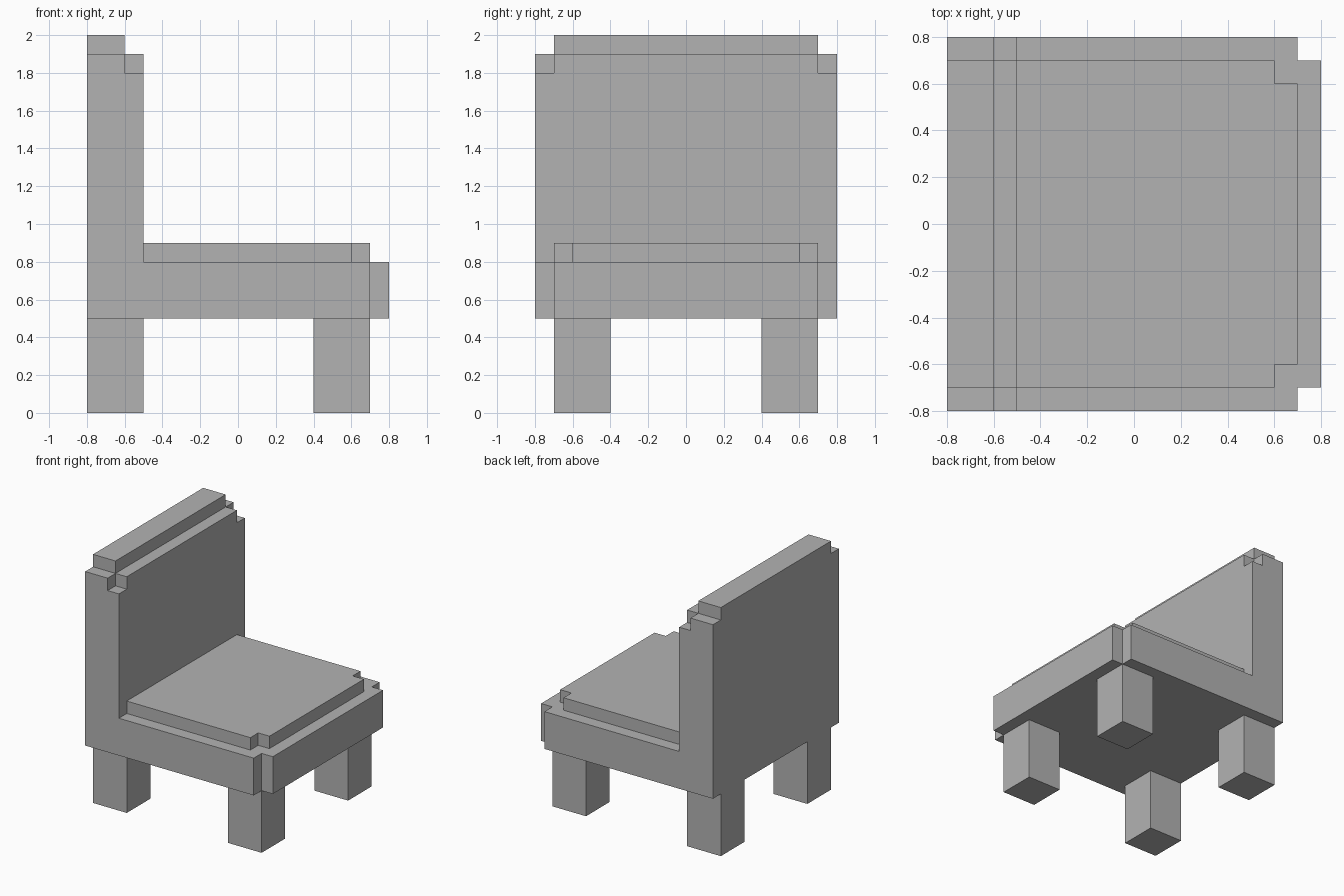
import bpy
import bmesh
from mathutils import Vector

default_cube = bpy.data.objects.get("Cube")
if default_cube:
    bpy.data.objects.remove(default_cube, do_unlink=True)

GREY = (0.45, 0.45, 0.45, 1.0)
grey = bpy.data.materials.new("plain grey")
grey.use_nodes = True
grey.diffuse_color = GREY
grey.node_tree.nodes["Principled BSDF"].inputs["Base Color"].default_value = GREY


def prism(name, outline, direction):
    """Flat-shaded solid made by sweeping a closed outline."""
    bm = bmesh.new()
    base = bm.faces.new([bm.verts.new(p) for p in outline])
    swept = bmesh.ops.extrude_face_region(bm, geom=[base], use_keep_orig=True)
    verts = [g for g in swept["geom"] if isinstance(g, bmesh.types.BMVert)]
    bmesh.ops.translate(bm, verts=verts, vec=Vector(direction))
    bmesh.ops.recalc_face_normals(bm, faces=bm.faces)
    mesh = bpy.data.meshes.new(name)
    bm.to_mesh(mesh)
    bm.free()
    mesh.materials.append(grey)
    obj = bpy.data.objects.new(name, mesh)
    bpy.context.scene.collection.objects.link(obj)
    return obj


def box(name, x, y, z):
    outline = [(x[0], y[0], z[0]), (x[1], y[0], z[0]),
               (x[1], y[1], z[0]), (x[0], y[1], z[0])]
    return prism(name, outline, (0, 0, z[1] - z[0]))


def mirrored(y, side):
    return sorted((y[0] * side, y[1] * side))


def cut(target, cutters):
    """Subtract the cutters, keep the result and remove the helpers."""
    for cutter in cutters:
        cutter.hide_render = True
        mod = target.modifiers.new("corner notch", "BOOLEAN")
        mod.operation = "DIFFERENCE"
        mod.solver = "EXACT"
        mod.object = cutter
    graph = bpy.context.evaluated_depsgraph_get()
    result = bpy.data.meshes.new_from_object(target.evaluated_get(graph))
    target.modifiers.clear()
    target.data = result
    for cutter in cutters:
        bpy.data.objects.remove(cutter, do_unlink=True)


# Seat and backrest share one L-shaped side profile
profile = [(-0.8, 0.5), (0.8, 0.5), (0.8, 0.8),
           (-0.5, 0.8), (-0.5, 1.9), (-0.8, 1.9)]
frame = prism("seat_and_backrest", [(x, -0.8, z) for x, z in profile], (0, 1.6, 0))

# Notches in the front seat corners and upper backrest corners
notches = []
for side in (-1, 1):
    y = mirrored((0.7, 1), side)
    notches.append(box("seat_notch", (0.7, 1), y, (0.3, 1)))
    notches.append(box("backrest_notch", (-0.6, -0.3), y, (1.8, 2.1)))
cut(frame, notches)

# Raised strip along the top of the backrest
box("backrest_cap", (-0.8, -0.6), (-0.7, 0.7), (1.9, 2.0))

# Thin cushion with stepped front corners
half = [(-0.5, 0.7), (0.6, 0.7), (0.6, 0.6), (0.7, 0.6)]
plan = half + [(x, -y) for x, y in reversed(half)]
prism("seat_cushion", [(x, y, 0.8) for x, y in plan], (0, 0, 0.1))

# Four square legs
for end, x in (("back", (-0.8, -0.5)), ("front", (0.4, 0.7))):
    for side_name, side in (("left", 1), ("right", -1)):
        box(f"{end}_{side_name}_leg", x, mirrored((0.4, 0.7), side), (0, 0.5))
